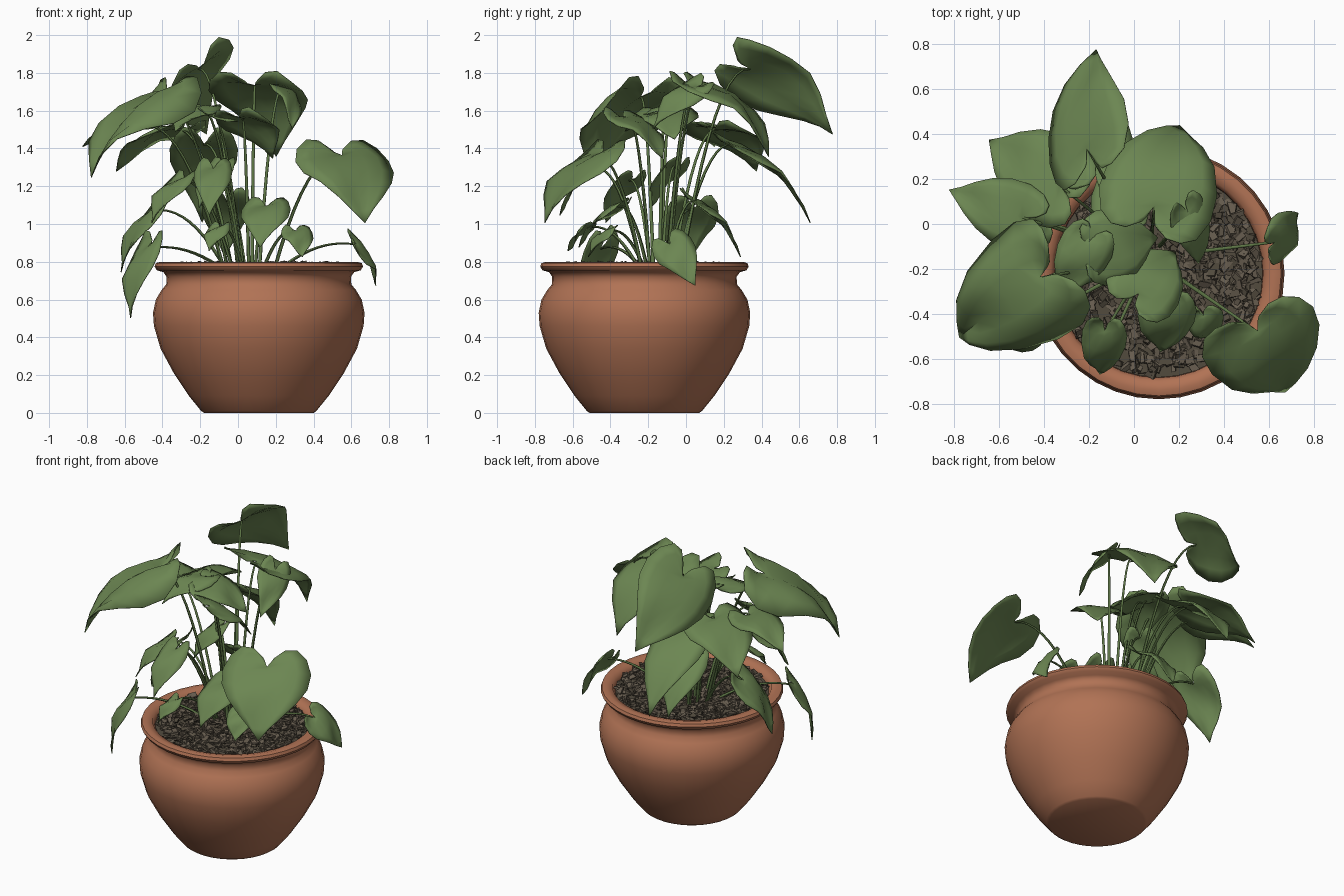
import bpy, bmesh, math, random
from mathutils import Vector, Euler

random.seed(4)
if "Cube" in bpy.data.objects:
    bpy.data.objects.remove(bpy.data.objects["Cube"])

POT = Vector((0.11, -0.22, 0))


def material(name, rgb):
    m = bpy.data.materials.new(name)
    m.use_nodes = True
    m.diffuse_color = (*rgb, 1)
    bsdf = m.node_tree.nodes["Principled BSDF"]
    bsdf.inputs["Base Color"].default_value = (*rgb, 1)
    bsdf.inputs["Roughness"].default_value = 0.8
    return m


terracotta = material("terracotta", (0.44, 0.17, 0.09))
leaf_green = material("leaf_green", (0.15, 0.24, 0.085))
stem_green = material("stem_green", (0.11, 0.18, 0.06))
soil_brown = material("soil_brown", (0.085, 0.07, 0.048))
bark_brown = material("bark_brown", (0.13, 0.105, 0.075))


def finish(name, bm, mats, smooth=None):
    me = bpy.data.meshes.new(name)
    bm.to_mesh(me)
    bm.free()
    ob = bpy.data.objects.new(name, me)
    bpy.context.collection.objects.link(ob)
    for m in mats:
        me.materials.append(m)
    if smooth:
        bpy.ops.object.select_all(action='DESELECT')
        ob.select_set(True)
        bpy.context.view_layer.objects.active = ob
        bpy.ops.object.shade_smooth_by_angle(angle=math.radians(smooth))
    return ob


def lathe(name, profile, mat, steps=36):
    bm = bmesh.new()
    vs = [bm.verts.new(POT + Vector((r, 0, z))) for r, z in profile]
    es = [bm.edges.new(pair) for pair in zip(vs, vs[1:])]
    bmesh.ops.spin(bm, geom=vs + es, cent=POT, axis=(0, 0, 1),
                   angle=math.tau, steps=steps, use_duplicate=False)
    bmesh.ops.remove_doubles(bm, verts=bm.verts, dist=0.0005)
    bmesh.ops.recalc_face_normals(bm, faces=bm.faces)
    return finish(name, bm, [mat], 50)


# Pot with closed base, flared rim and inner wall
lathe("pot", [(0, 0), (0.29, 0), (0.305, 0.01), (0.37, 0.09), (0.45, 0.21), (0.52, 0.34),
              (0.555, 0.46), (0.56, 0.53), (0.545, 0.6), (0.515, 0.65),
              (0.49, 0.68), (0.488, 0.72), (0.505, 0.745), (0.54, 0.755),
              (0.552, 0.775), (0.545, 0.793), (0.52, 0.8), (0.48, 0.79),
              (0.465, 0.76), (0.46, 0.7), (0, 0.7)], terracotta)
lathe("soil", [(0.463, 0.74), (0.463, 0.762), (0, 0.768)], soil_brown)

# Bark chips strewn over the soil
bm = bmesh.new()
for i in range(950):
    r, a = 0.445 * math.sqrt(random.random()), random.uniform(0, math.tau)
    chip = bmesh.ops.create_cube(bm, size=1)["verts"]
    size = [random.uniform(0.03, 0.065), random.uniform(0.02, 0.035), random.uniform(0.008, 0.016)]
    turn = Euler((random.uniform(-0.5, 0.5), random.uniform(-0.5, 0.5), random.uniform(0, 6)))
    spot = POT + Vector((r * math.cos(a), r * math.sin(a), random.uniform(0.765, 0.787)))
    for v in chip:
        v.co = Vector(c * s * random.uniform(0.6, 1.2) for c, s in zip(v.co, size))
        v.co.rotate(turn)
        v.co += spot
    for f in {f for v in chip for f in v.link_faces}:
        f.material_index = i % 4 == 0
finish("bark_chips", bm, [bark_brown, soil_brown])

# Half outline of a heart leaf: distance along the rib, half width
HEART = [(-0.14, 0.12), (-0.26, 0.36), (-0.27, 0.62), (-0.15, 0.86), (0.05, 1),
         (0.27, 0.97), (0.48, 0.78), (0.68, 0.5), (0.85, 0.22), (1, 0)]
stems = bpy.data.curves.new("stems", 'CURVE')
stems.dimensions = '3D'
stems.bevel_depth = 0.008
stems.bevel_resolution = 1
stems.use_fill_caps = True


def stem(end):
    """Arched stalk from the middle of the clump to the leaf notch."""
    out = end - Vector((0.07, -0.15, 0))
    root = Vector((0.07 + 0.25 * out.x, -0.15 + 0.25 * out.y, 0.75))
    knee = root.lerp(end, 0.5)
    knee.z = end.z + 0.04
    sp = stems.splines.new('POLY')
    sp.points.add(10)
    for i, p in enumerate(sp.points):
        t = i / 10
        co = root * (1 - t) ** 2 + knee * 2 * t * (1 - t) + end * t * t
        p.co = (*co, 1)
        p.radius = 1.25 - 0.6 * t


def leaf(name, base, tip, width, roll=0, arch=0.12, fold=0.1):
    """Heart leaf from notch to tip; positive roll lifts the side on the left of its rib."""
    base, tip = Vector(base), Vector(tip)
    rib = tip - base
    side = Vector((0, 0, 1)).cross(rib).normalized()
    up = rib.cross(side).normalized()
    a = math.radians(roll)
    side, up = side * math.cos(a) + up * math.sin(a), up * math.cos(a) - side * math.sin(a)
    size = rib.length

    def place(u, v):
        lift = arch * size * 4 * max(u, -0.1) * (1 - u)
        lift += fold * width * (abs(v) - 1.5 * v * v) + 0.012 * math.sin(7 * u + 3 * v)
        return bm.verts.new(base + rib * u + side * v * width / 2 + up * lift)

    bm = bmesh.new()
    ribs = [place(max(u, 0), 0) for u, v in HEART]
    for s in (1, -1):
        rows = [[ribs[i]] + [place(max(u, 0) + (u - max(u, 0)) * k, s * v * k)
                             for k in (0.35, 0.7, 1)] for i, (u, v) in enumerate(HEART)]
        for r0, r1 in zip(rows, rows[1:]):
            for j in range(3):
                quad = [r0[j], r1[j], r1[j + 1], r0[j + 1]]
                bm.faces.new(quad if s < 0 else quad[::-1])
    bmesh.ops.remove_doubles(bm, verts=bm.verts, dist=0.0005)
    ob = finish(name, bm, [leaf_green], 60)
    mod = ob.modifiers.new("thickness", 'SOLIDIFY')
    mod.thickness = 0.005
    stem(base)


# Tall leaves leaning backwards
leaf("top_back_leaf", (-0.21, 0.34, 1.82), (-0.16, 0.77, 1.47), 0.48, -48)
leaf("upper_back_leaf", (0.09, 0.08, 1.73), (0.2, 0.43, 1.35), 0.52, 0, 0.17)
leaf("upper_left_leaf", (0.24, 0.05, 1.72), (0.28, -0.17, 1.5), 0.2, -35)
leaf("lower_back_leaf", (-0.18, 0.25, 1.42), (-0.19, 0.65, 1.0), 0.36)
leaf("back_right_leaf", (-0.33, 0.17, 1.5), (-0.64, 0.37, 1.27), 0.42)
leaf("low_back_leaf", (-0.06, 0.05, 1.12), (-0.07, 0.28, 0.82), 0.26)

# Leaves spreading to the right side
leaf("large_right_leaf", (-0.42, -0.24, 1.67), (-0.77, -0.5, 1.24), 0.54, 4, 0.12, 0.4)
leaf("outer_right_leaf", (-0.5, 0.03, 1.52), (-0.82, 0.15, 1.4), 0.3)
leaf("drooping_right_leaf", (-0.45, 0.03, 1.07), (-0.61, -0.02, 0.74), 0.3)
leaf("hanging_right_leaf", (-0.48, -0.45, 0.87), (-0.56, -0.51, 0.5), 0.22)
leaf("inner_right_leaf", (-0.31, -0.3, 1.23), (-0.45, -0.42, 1.0), 0.2)

# Leaves in the centre and at the front
leaf("centre_leaf", (-0.15, -0.11, 1.59), (0.1, -0.06, 1.44), 0.34, 5)
leaf("centre_front_leaf", (0.02, -0.31, 1.56), (0.18, -0.13, 1.34), 0.34, -5)
leaf("centre_right_leaf", (-0.2, -0.08, 1.61), (-0.33, -0.32, 1.48), 0.24)
leaf("inner_leaf", (-0.1, -0.06, 1.3), (-0.2, -0.18, 1.08), 0.2)
leaf("front_upper_leaf", (-0.13, -0.48, 1.29), (-0.15, -0.66, 1.04), 0.2)
leaf("front_middle_leaf", (0.15, -0.36, 1.09), (0.12, -0.56, 0.87), 0.26)
leaf("front_small_leaf", (-0.1, -0.52, 0.98), (-0.15, -0.62, 0.85), 0.13)
leaf("front_low_leaf", (0.31, -0.41, 0.96), (0.34, -0.51, 0.82), 0.17)

# Leaves on the left side
leaf("large_left_leaf", (0.55, -0.48, 1.36), (0.67, -0.74, 1.0), 0.54)
leaf("small_left_leaf", (0.63, -0.08, 0.89), (0.72, 0.05, 0.67), 0.22, 50)

# Stems as one solid mesh
ob = bpy.data.objects.new("stems", stems)
bpy.context.collection.objects.link(ob)
stems.materials.append(stem_green)
bpy.ops.object.select_all(action='DESELECT')
ob.select_set(True)
bpy.context.view_layer.objects.active = ob
bpy.ops.object.convert(target='MESH')
bpy.ops.object.shade_smooth_by_angle(angle=math.radians(60))
